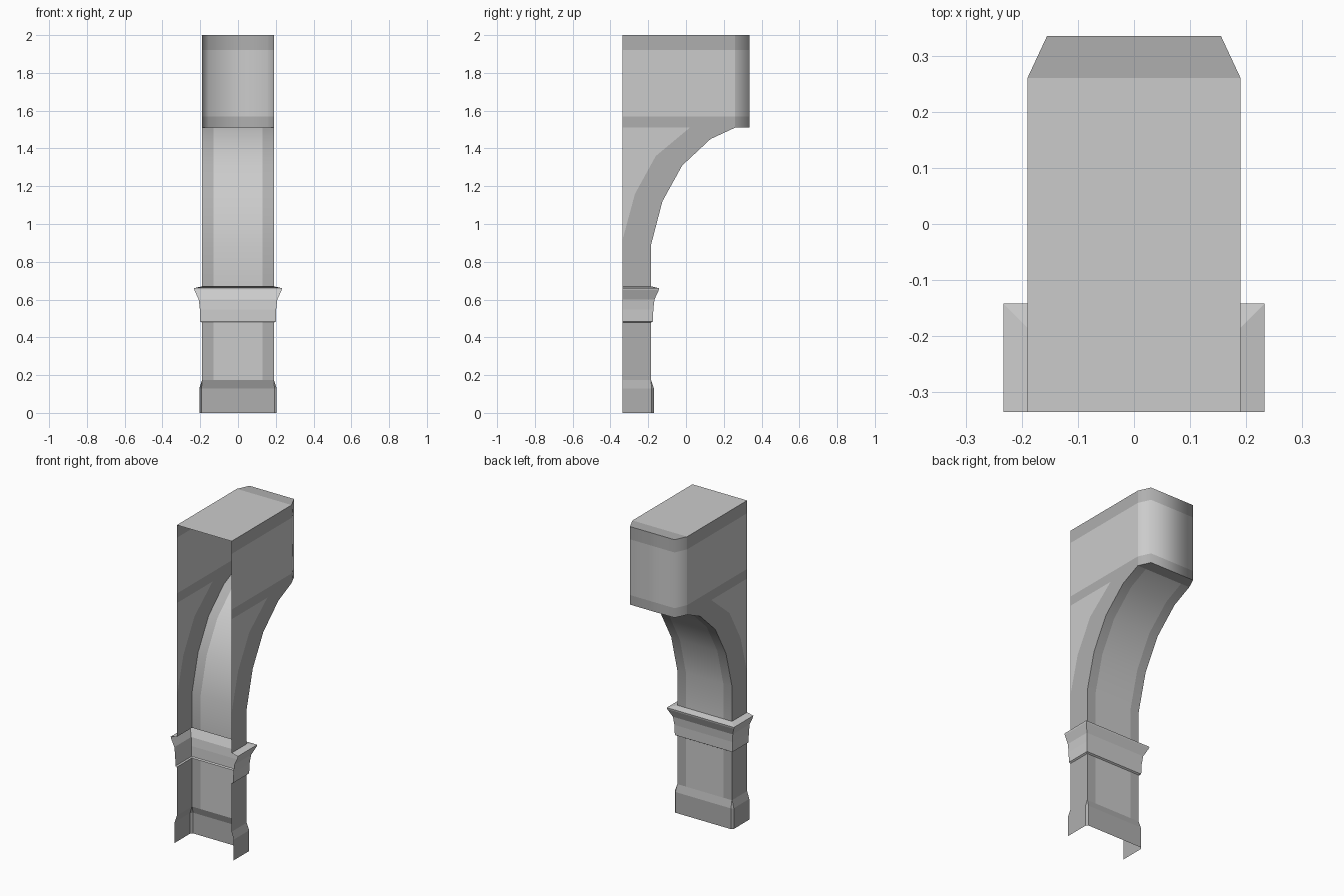
import bpy, bmesh
from mathutils import Vector

if "Cube" in bpy.data.objects:
    bpy.data.objects.remove(bpy.data.objects["Cube"])

BACK, HW, PANEL = -0.335, 0.19, 0.13   # open wall plane, half width, panel half width

dark = bpy.data.materials.new("dark_trim")
dark.diffuse_color = (0.43, 0.43, 0.43, 1)
dark.use_nodes = True
dark.node_tree.nodes["Principled BSDF"].inputs["Base Color"].default_value = dark.diffuse_color
light = bpy.data.materials.new("light_panel")
light.diffuse_color = (0.8, 0.8, 0.8, 1)
light.use_nodes = True
light.node_tree.nodes["Principled BSDF"].inputs["Base Color"].default_value = light.diffuse_color


class Part:
    """Collects faces, turning each one towards a given outward direction."""

    def __init__(self, name):
        self.name, self.bm = name, bmesh.new()

    def face(self, pts, out, mat=0, smooth=False):
        f = self.bm.faces.new([self.bm.verts.new(p) for p in pts])
        f.normal_update()
        if f.normal.dot(Vector(out)) < 0:
            f.normal_flip()
        f.material_index, f.smooth = mat, smooth

    def done(self):
        bmesh.ops.remove_doubles(self.bm, verts=self.bm.verts, dist=0.0005)
        me = bpy.data.meshes.new(self.name)
        self.bm.to_mesh(me)
        self.bm.free()
        me.materials.append(light)
        me.materials.append(dark)
        ob = bpy.data.objects.new(self.name, me)
        bpy.context.collection.objects.link(ob)


def loft(part, rings, mats, smooth_sides=()):
    """Skins a stack of open plan outlines [(x, y)...] at given heights."""
    for (a, za), (b, zb), m in zip(rings, rings[1:], mats):
        for i in range(len(a) - 1):
            pts = [(*a[i], za), (*a[i + 1], za), (*b[i + 1], zb), (*b[i], zb)]
            mid = sum((Vector(p) for p in pts), Vector()) / 4
            part.face(pts, (mid.x, mid.y - BACK, 0), m, i in smooth_sides)


def outline(off, cut=0.0):
    """Three-sided plan around the shaft, pushed out by off, optional corner cut."""
    x, y = HW + off, -0.185 + off
    half = [(x, BACK), (x, y - cut), (x - cut, y)] if cut else [(x, BACK), (x, y)]
    return half + [(-px, py) for px, py in reversed(half)]


def shaft(part, outer, inner):
    """Trimmed front panel following outer (y, z) plus dark side strips back to inner."""
    for i in range(len(outer) - 1):
        (y0, z0), (y1, z1) = outer[i], outer[i + 1]
        out = (0, z1 - z0, y0 - y1)
        for xa, xb, m in ((-HW, -PANEL, 1), (-PANEL, PANEL, 0), (PANEL, HW, 1)):
            part.face([(xa, y0, z0), (xb, y0, z0), (xb, y1, z1), (xa, y1, z1)], out, m, True)
        side = [outer[i], outer[i + 1]] + inner[i:i + 2][::-1]
        for s in (-1, 1):
            part.face([(s * HW, y, z) for y, z in side], (s, 0, 0), 1)


# Base plinth with small corner chamfers
p = Part("base_plinth")
loft(p, [(outline(0.015, 0.012), 0), (outline(0.015, 0.012), 0.13),
         (outline(0, 0.001), 0.175)], (1, 1))
p.done()

# Lower shaft
p = Part("lower_shaft")
shaft(p, [(-0.185, 0.175), (-0.185, 0.48)], [(BACK, 0.175), (BACK, 0.48)])
p.done()

# Flared moulding
p = Part("moulding")
profile = [(0, 0.478), (0.010, 0.484), (0.012, 0.548), (0.018, 0.60),
           (0.041, 0.65), (0.043, 0.66), (0, 0.67)]
loft(p, [(outline(o), z) for o, z in profile], [0] * 6)
p.done()

# Curved bracket with light spandrels
p = Part("curved_bracket")
inner = [(BACK, 0.67), (BACK, 0.92), (-0.27, 1.16), (-0.16, 1.36), (0.02, 1.51)]
outer = [(-0.185, 0.67), (-0.185, 0.89), (-0.125, 1.12), (-0.02, 1.31),
         (0.13, 1.45), (0.26, 1.51)]
shaft(p, outer, inner)
for s in (-1, 1):
    p.face([(s * HW, y, z) for y, z in inner[1:] + [(BACK, 1.51)]], (s, 0, 0))
p.done()

# Top block with trim bands and chamfered nose
p = Part("top_block")
nose = [(HW, 0.26), (0.155, 0.335), (-0.155, 0.335), (-HW, 0.26)]
plan = [(HW, BACK)] + nose + [(-HW, BACK)]
loft(p, [(plan, z) for z in (1.51, 1.57, 1.92, 2.0)], (1, 0, 1), (1, 2, 3))
for z, d in ((1.51, -1), (2.0, 1)):
    p.face([(x, y, z) for x, y in nose], (0, 0, d), 1)
p.face([(x, y, 2.0) for x, y in (plan[0], plan[1], plan[4], plan[5])], (0, 0, 1))
p.done()
